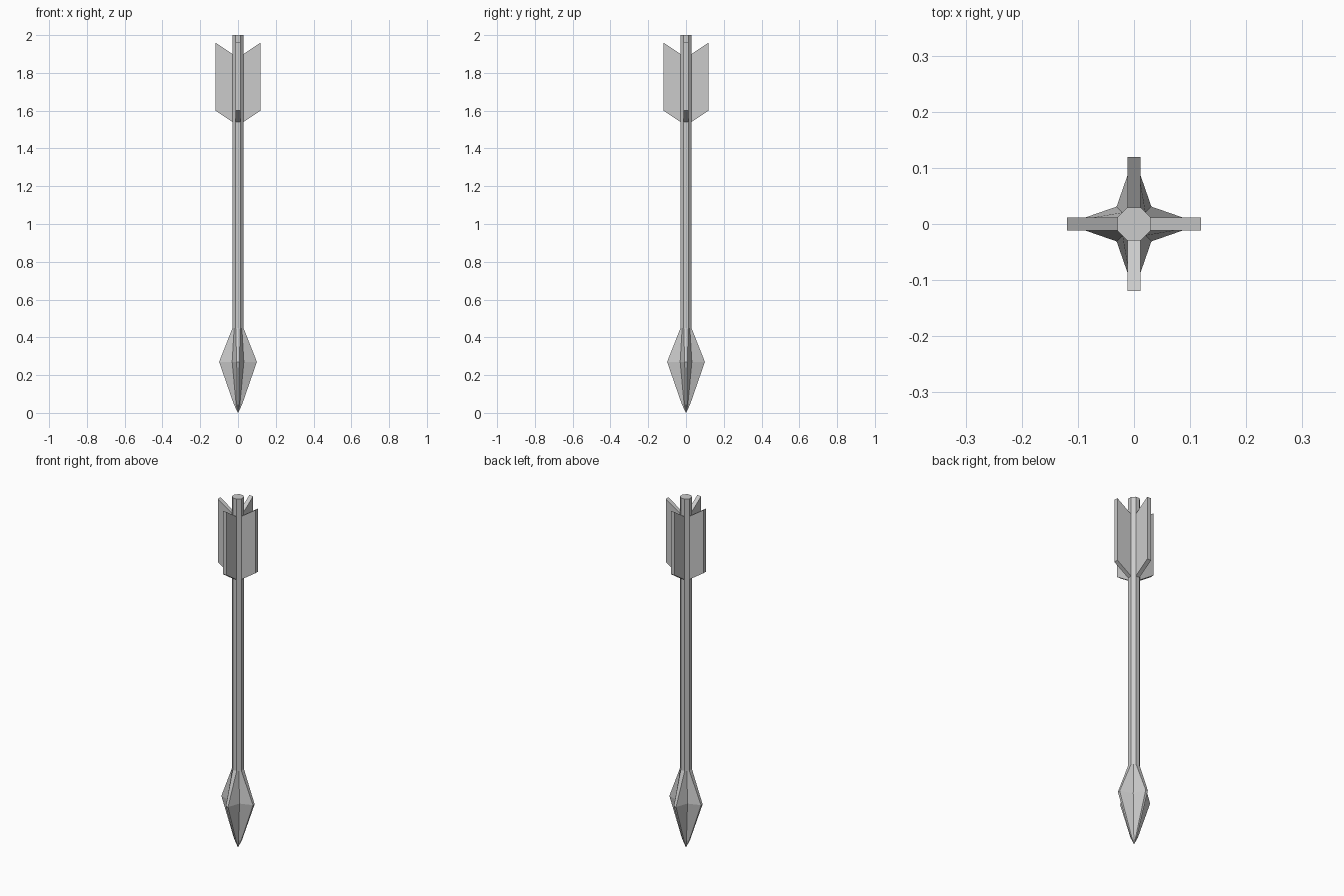
import bpy, bmesh, math
from mathutils import Matrix

if "Cube" in bpy.data.objects:
    bpy.data.objects.remove(bpy.data.objects["Cube"])

APOTHEM = 0.029                                  # shaft centre to flat
FLAT = APOTHEM * math.tan(math.pi / 8)           # half width of one flat


def finish(bm, name):
    bmesh.ops.recalc_face_normals(bm, faces=bm.faces)
    mesh = bpy.data.meshes.new(name)
    bm.to_mesh(mesh)
    bm.free()
    obj = bpy.data.objects.new(name, mesh)
    bpy.context.collection.objects.link(obj)
    return obj


def star_ring(bm, reach, half, groove, z):
    """Twelve-point section: four blunt ridges with a groove between each."""
    ring = []
    for i in range(4):
        rot = Matrix.Rotation(i * math.pi / 2, 3, 'Z')
        for x, y in ((reach, -half), (reach, half), (groove, groove)):
            v = bm.verts.new((x, y, z))
            v.co = rot @ v.co
            ring.append(v)
    return ring


# Octagonal shaft with flats facing the axes
bm = bmesh.new()
r = APOTHEM / math.cos(math.pi / 8)
bmesh.ops.create_cone(bm, cap_ends=True, segments=8, radius1=r, radius2=r, depth=1.55,
                      matrix=Matrix.Translation((0, 0, 1.225)) @ Matrix.Rotation(math.pi / 8, 4, 'Z'))
finish(bm, "shaft")

# Four-ridged head, lofted from the shaft down to the tip
bm = bmesh.new()
mid = (APOTHEM + FLAT) / 2
sections = [(APOTHEM, FLAT, mid, 0.45), (0.1, 0.007, 0.031, 0.27), (0.022, 0.004, 0.010, 0.045)]
rings = [star_ring(bm, *s) for s in sections]
tip = bm.verts.new((0, 0, 0))
for k in range(12):
    n = (k + 1) % 12
    for a, b in zip(rings, rings[1:]):
        bm.faces.new((a[k], a[n], b[n], b[k]))
    bm.faces.new((rings[-1][k], rings[-1][n], tip))
finish(bm, "arrow_head")

# Four swept fins growing out of the shaft flats
profile = [(APOTHEM, 1.54), (0.119, 1.60), (0.119, 1.96), (APOTHEM, 1.90)]
for i in range(4):
    bm = bmesh.new()
    face = bm.faces.new([bm.verts.new((x, -FLAT, z)) for x, z in profile])
    ext = bmesh.ops.extrude_face_region(bm, geom=[face])
    moved = [g for g in ext["geom"] if isinstance(g, bmesh.types.BMVert)]
    bmesh.ops.translate(bm, verts=moved, vec=(0, 2 * FLAT, 0))
    bm.transform(Matrix.Rotation(i * math.pi / 2, 4, 'Z'))
    finish(bm, f"fin_{i + 1}")
